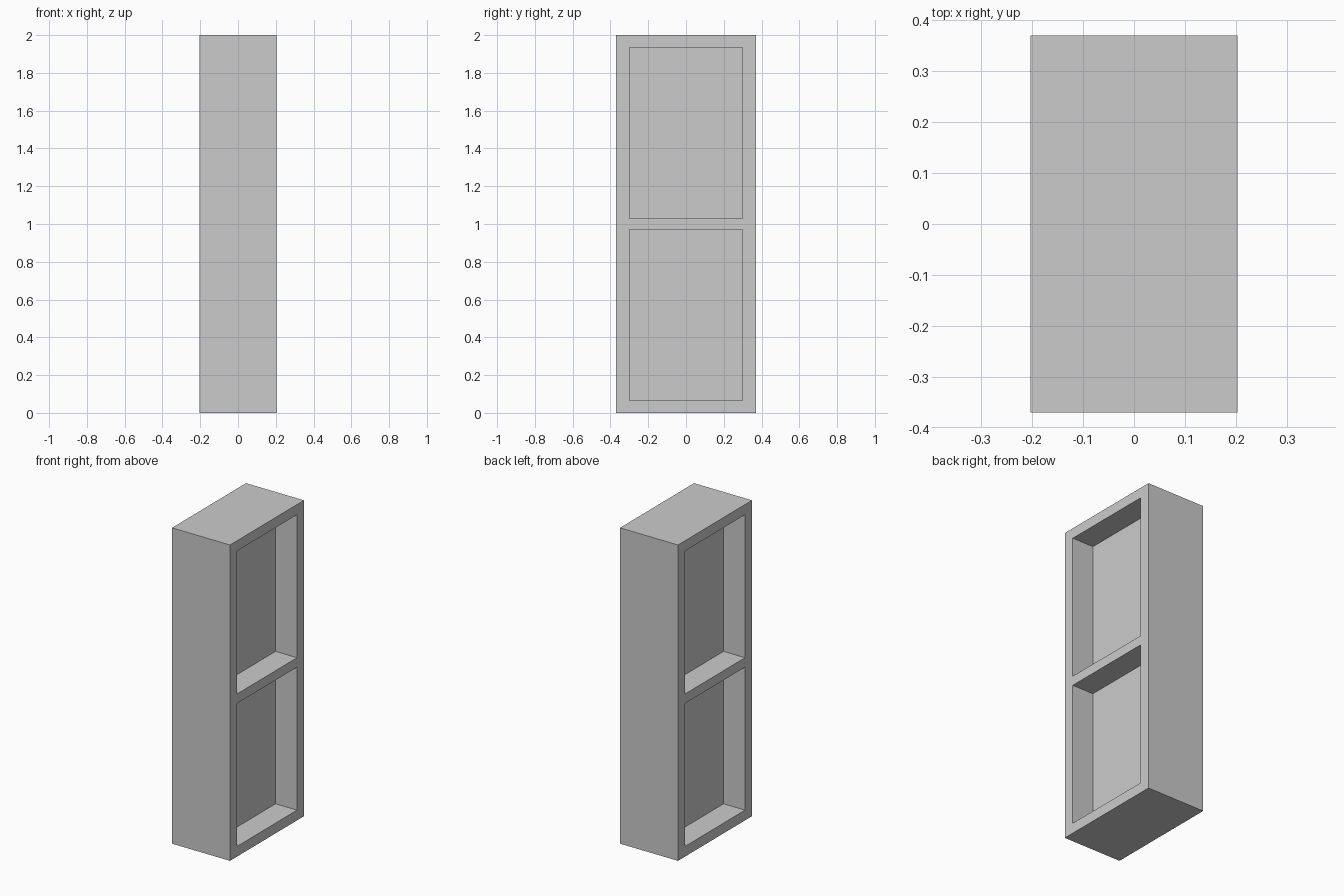
import bpy

if "Cube" in bpy.data.objects:
    bpy.data.objects.remove(bpy.data.objects["Cube"])

WIDTH, DEPTH, HEIGHT = 0.406, 0.74, 2.0
RECESS_DEPTH = 0.15
RECESS_WIDTH = 0.60
RECESS_HEIGHT = 0.905


def box(name, centre, size):
    bpy.ops.mesh.primitive_cube_add(size=1, location=centre)
    obj = bpy.context.object
    obj.name = name
    obj.scale = size
    bpy.ops.object.transform_apply(location=False, rotation=False, scale=True)
    return obj


# Main block
block = box("panelled_block", (0, 0, HEIGHT / 2), (WIDTH, DEPTH, HEIGHT))

# Two stacked recesses on each of the +x and -x sides
cutters = []
for side in (-1, 1):
    for z in (0.5175, 1.4825):
        x = side * WIDTH / 2  # cutter straddles the side face
        cutter = box("recess_cutter", (x, 0, z),
                     (2 * RECESS_DEPTH, RECESS_WIDTH, RECESS_HEIGHT))
        cutter.hide_render = True
        mod = block.modifiers.new("recess", 'BOOLEAN')
        mod.operation = 'DIFFERENCE'
        mod.solver = 'EXACT'
        mod.object = cutter
        cutters.append(cutter)

# Bake the cuts and remove the helpers
bpy.context.view_layer.objects.active = block
for mod in list(block.modifiers):
    bpy.ops.object.modifier_apply(modifier=mod.name)
for cutter in cutters:
    bpy.data.objects.remove(cutter, do_unlink=True)
